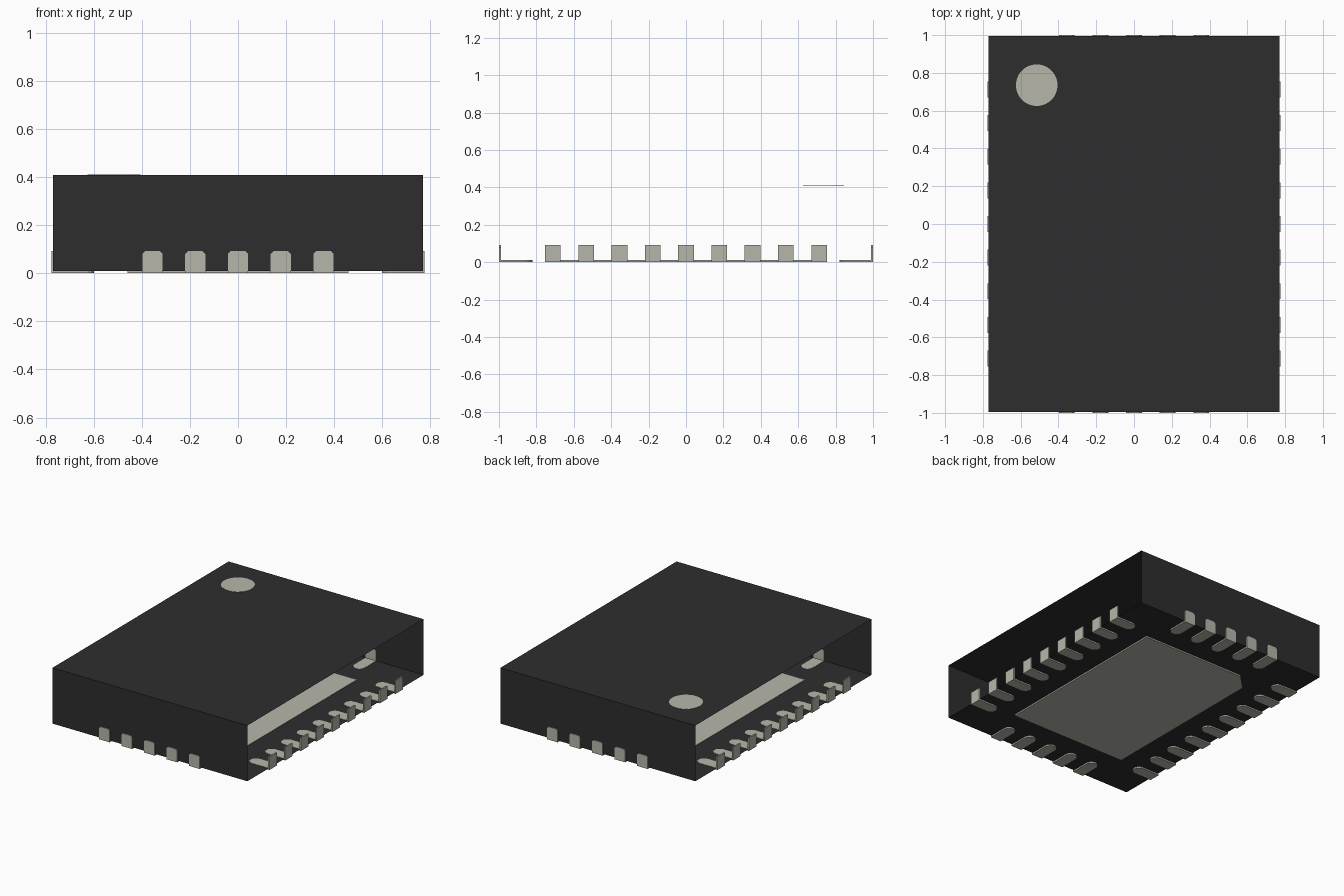
import bpy, bmesh, math
from mathutils import Matrix, Vector

cube = bpy.data.objects.get("Cube")
if cube:
    bpy.data.objects.remove(cube)


def material(name, rgb):
    m = bpy.data.materials.new(name)
    m.use_nodes = True
    m.diffuse_color = (*rgb, 1)
    m.node_tree.nodes["Principled BSDF"].inputs["Base Color"].default_value = (*rgb, 1)
    return m


BLACK = material("black plastic", (0.027, 0.027, 0.027))
METAL = material("dull tin", (0.47, 0.47, 0.41))


def make(name, bm, mat, matrix=Matrix()):
    bmesh.ops.recalc_face_normals(bm, faces=bm.faces)
    mesh = bpy.data.meshes.new(name)
    bm.to_mesh(mesh)
    bm.free()
    mesh.materials.append(mat)
    obj = bpy.data.objects.new(name, mesh)
    obj.matrix_world = matrix
    bpy.context.collection.objects.link(obj)
    return obj


def prism(bm, points, offset):
    """Extrude a closed outline of 3D points along an offset."""
    face = bm.faces.new([bm.verts.new(p) for p in points])
    out = bmesh.ops.extrude_face_region(bm, geom=[face], use_keep_orig=True)
    verts = [g for g in out["geom"] if isinstance(g, bmesh.types.BMVert)]
    bmesh.ops.translate(bm, verts=verts, vec=Vector(offset))


HX, HY = 0.77, 0.994          # body half sizes
Z0, Z1 = 0.01, 0.408          # body bottom and top
LIP = 0.006                   # how far the leads stand proud

# Body: a thin shell, open on the two long sides
bm = bmesh.new()
bmesh.ops.create_cube(bm, size=1)
bmesh.ops.scale(bm, verts=bm.verts, vec=(2 * HX, 2 * HY, Z1 - Z0))
bmesh.ops.translate(bm, verts=bm.verts, vec=(0, 0, (Z0 + Z1) / 2))
ends = [f for f in bm.faces if abs(f.normal.x) > 0.9]
bmesh.ops.delete(bm, geom=ends, context='FACES')
make("body_shell", bm, BLACK)

# Round corner marker on the top
bm = bmesh.new()
bmesh.ops.create_cone(bm, cap_ends=True, segments=48, radius1=0.11, radius2=0.11, depth=0.003)
make("corner_marker", bm, METAL, Matrix.Translation((-0.515, 0.735, Z1 + 0.0005)))

# Central pad underneath with one cut corner
bm = bmesh.new()
px, py, cut = 0.46, 0.68, 0.11
outline = [(-px, -py), (px, -py), (px, py), (-px + cut, py), (-px, py - cut)]
prism(bm, [(x, y, 0) for x, y in outline], (0, 0, 0.012))
make("central_pad", bm, METAL)


# Leads: round-ended foot below the body and an upright tab on its wall
def lead(name, along, wall, angle, corner):
    w, length, height = 0.042, 0.178, 0.092
    outer, inner = wall + LIP, wall + LIP - length
    bm = bmesh.new()
    foot = [(w, outer, 0), (-w, outer, 0)]
    for i in range(9):
        a = math.pi + math.pi * i / 8
        foot.append((w * math.cos(a), inner + w + w * math.sin(a), 0))
    prism(bm, foot, (0, 0, 0.012))
    tab = [(-w, 0.012), (w, 0.012)]
    if corner:
        tab += [(w, height - corner), (w - corner, height),
                (corner - w, height), (-w, height - corner)]
    else:
        tab += [(w, height), (-w, height)]
    prism(bm, [(x, outer, z) for x, z in tab], (0, -0.01, 0))
    make(name, bm, METAL, Matrix.Rotation(angle, 4, 'Z') @ Matrix.Translation((along, 0, 0)))


for side, angle in (("back", 0), ("front", math.pi)):
    for i in range(5):
        lead(f"{side}_lead_{i + 1}", (i - 2) * 0.178, HY, angle, 0.012)
for side, angle in (("left", -math.pi / 2), ("right", math.pi / 2)):
    for i in range(9):
        lead(f"{side}_lead_{i + 1}", (i - 4) * 0.178, HX, angle, 0)
